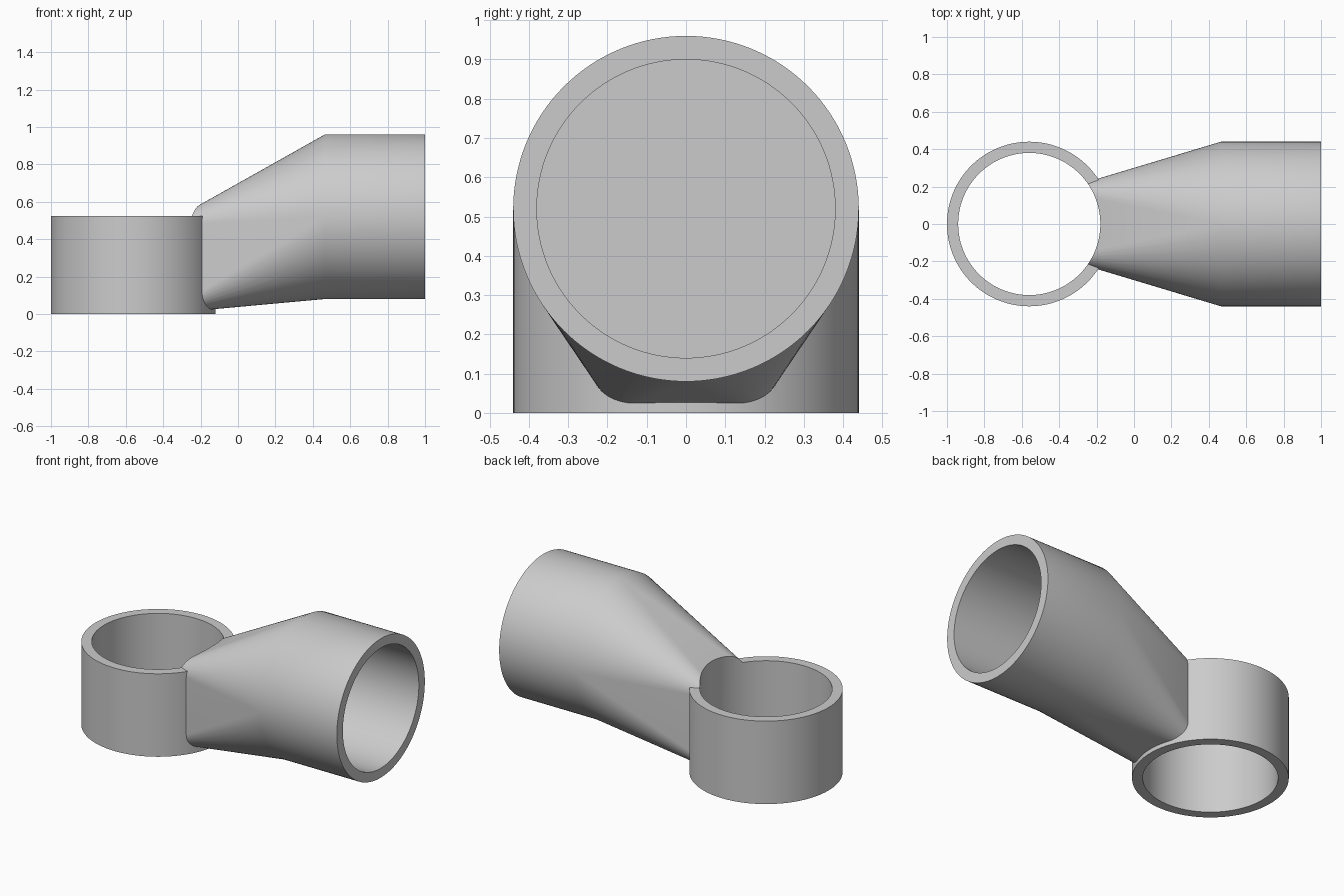
import bpy, bmesh, math
from mathutils import Vector

cube = bpy.data.objects.get("Cube")
if cube:
    bpy.data.objects.remove(cube, do_unlink=True)

SEGMENTS = 128
OUTER, BORE = 0.44, 0.38
RING_X, RING_H = -0.56, 0.525
SOCKET_Z, NECK_END = 0.52, 0.465

grey = bpy.data.materials.new("plain_grey")
grey.use_nodes = True
grey.diffuse_color = (0.6, 0.6, 0.6, 1)
grey.node_tree.nodes["Principled BSDF"].inputs["Base Color"].default_value = (0.6, 0.6, 0.6, 1)


def cylinder(name, radius, depth, location, along_x=False):
    turn = (0, math.pi / 2, 0) if along_x else (0, 0, 0)
    bpy.ops.mesh.primitive_cylinder_add(vertices=SEGMENTS, radius=radius, depth=depth,
                                        location=location, rotation=turn)
    obj = bpy.context.object
    obj.name = name
    obj.data.materials.append(grey)
    return obj


def combine(target, tool, operation):
    mod = target.modifiers.new(operation.lower(), "BOOLEAN")
    mod.operation, mod.object, mod.solver = operation, tool, "EXACT"
    bpy.ops.object.select_all(action="DESELECT")
    bpy.context.view_layer.objects.active = target
    target.select_set(True)
    bpy.ops.object.modifier_apply(modifier=mod.name)
    bpy.data.objects.remove(tool, do_unlink=True)


# Neck: hull from a rounded rectangle to the socket circle
def neck_and_socket():
    bm = bmesh.new()
    start_x, half_y, low, high, corner = -0.3, 0.21, 0.01, 0.53, 0.05
    steps = 10
    for quarter, (sy, sz) in enumerate([(1, 1), (-1, 1), (-1, -1), (1, -1)]):
        cy = sy * (half_y - corner)
        cz = high - corner if sz > 0 else low + corner
        for i in range(steps + 1):
            a = (quarter + i / steps) * math.pi / 2
            bm.verts.new((start_x, cy + corner * math.cos(a), cz + corner * math.sin(a)))
    for i in range(SEGMENTS):
        a = math.tau * i / SEGMENTS
        bm.verts.new((NECK_END, OUTER * math.cos(a), SOCKET_Z + OUTER * math.sin(a)))
    bmesh.ops.convex_hull(bm, input=bm.verts[:])
    bmesh.ops.recalc_face_normals(bm, faces=bm.faces[:])
    bmesh.ops.dissolve_limit(bm, angle_limit=math.radians(0.1),
                             verts=bm.verts[:], edges=bm.edges[:])

    # Socket: the round end drawn straight out
    cap = [f for f in bm.faces if f.normal.x > 0.99]
    grown = bmesh.ops.extrude_face_region(bm, geom=cap)["geom"]
    bmesh.ops.translate(bm, vec=Vector((1 - NECK_END, 0, 0)),
                        verts=[v for v in grown if isinstance(v, bmesh.types.BMVert)])
    if any(f.is_valid for f in cap):
        bmesh.ops.delete(bm, geom=[f for f in cap if f.is_valid], context="FACES")
    bmesh.ops.recalc_face_normals(bm, faces=bm.faces[:])
    mesh = bpy.data.meshes.new("neck_and_socket")
    bm.to_mesh(mesh)
    bm.free()
    mesh.materials.append(grey)
    obj = bpy.data.objects.new("neck_and_socket", mesh)
    bpy.context.collection.objects.link(obj)
    return obj


# Ring joined to the neck, then both bores cut
body = cylinder("pipe_bracket", OUTER, RING_H, (RING_X, 0, RING_H / 2))
combine(body, neck_and_socket(), "UNION")
combine(body, cylinder("ring_bore", BORE, 3, (RING_X, 0, 0)), "DIFFERENCE")
combine(body, cylinder("socket_bore", BORE, 1, (NECK_END + 0.5 + 0.005, 0, SOCKET_Z), True)
        if NECK_END + 1 > 1 else None, "DIFFERENCE")

bpy.ops.object.shade_smooth_by_angle(angle=math.radians(30))
